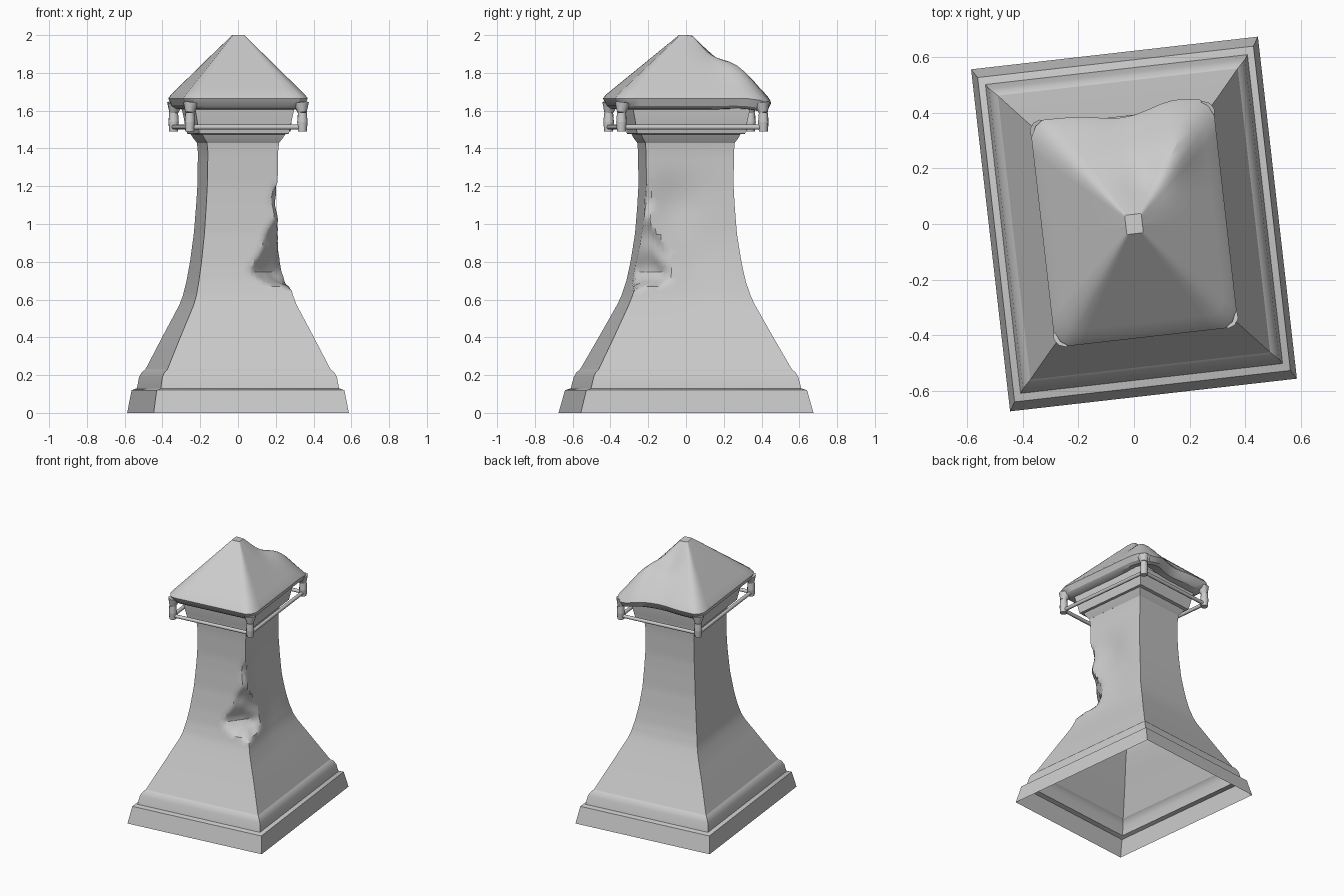
import bpy, bmesh, math
from mathutils import Vector, Matrix

if "Cube" in bpy.data.objects:
    bpy.data.objects.remove(bpy.data.objects["Cube"])

ROT = math.radians(6.5)          # the whole monument is turned slightly about z
TURN = Matrix.Rotation(ROT, 3, 'Z')


def gauss(p, c, r):
    return math.exp(-sum(((a - b) / r) ** 2 for a, b in zip(p, c)))


def lerp(table, t):
    for a, b in zip(table, table[1:]):
        if t <= b[0]:
            f = max(0, (t - a[0]) / (b[0] - a[0]))
            return [u + (v - u) * f for u, v in zip(a, b)]
    return list(table[-1])


def finish(name, bm, angle=30):
    bmesh.ops.recalc_face_normals(bm, faces=bm.faces)
    bmesh.ops.transform(bm, matrix=TURN.to_4x4(), verts=bm.verts)
    mesh = bpy.data.meshes.new(name)
    bm.to_mesh(mesh)
    bm.free()
    ob = bpy.data.objects.new(name, mesh)
    bpy.context.collection.objects.link(ob)
    bpy.ops.object.select_all(action='DESELECT')
    bpy.context.view_layer.objects.active = ob
    ob.select_set(True)
    bpy.ops.object.shade_smooth_by_angle(angle=math.radians(angle))
    return ob


def loft(name, rings, n=1, deform=None, cap_top=False, angle=30):
    """Skin rectangular rings (z, half x, half y), n segments per side."""
    bm = bmesh.new()
    loops = []
    corners = [(-1, -1), (1, -1), (1, 1), (-1, 1)]
    for z, hx, hy in rings:
        loop = []
        for i in range(4):
            a, b = corners[i], corners[(i + 1) % 4]
            for k in range(n):
                t = k / n
                p = Vector(((a[0] + (b[0] - a[0]) * t) * hx,
                            (a[1] + (b[1] - a[1]) * t) * hy, z))
                loop.append(bm.verts.new(deform(p, hx, hy) if deform else p))
        loops.append(loop)
    for lo, hi in zip(loops, loops[1:]):
        for i in range(len(lo)):
            j = (i + 1) % len(lo)
            bm.faces.new((lo[i], lo[j], hi[j], hi[i]))
    if cap_top:
        bm.faces.new(loops[-1])
    return finish(name, bm, angle)


# stepped plinth, open underneath
loft("plinth", [(0, .52, .62), (.12, .50, .588), (.13, .475, .56), (.19, .465, .545),
                (.215, .452, .532), (.23, .435, .515)])

# tapering shaft with weathering
SHAFT = [(.23, .435, .515), (.40, .356, .425), (.57, .275, .337), (.62, .258, .315),
         (.70, .241, .29), (.80, .225, .27), (.95, .207, .248), (1.10, .196, .237),
         (1.20, .19, .232), (1.38, .187, .234), (1.43, .192, .238)]
CHIP = [(.645, .42), (.70, .25), (.75, .225), (.85, .24), (.95, .27), (1.02, .285),
        (1.2, .285), (1.26, .31)]


def weather(p, hx, hy):
    # broken front right corner
    if .64 < p.z < 1.27:
        s = (p.x - p.y) / math.sqrt(2)
        limit = lerp(CHIP, p.z)[1] + .008 * math.sin(p.z * 31 + p.y * 23)
        if s > limit:
            d = (s - limit) / math.sqrt(2)
            p = p + Vector((-d, d, 0))
    # shallow hollows in the right face
    if p.x > .4 * hx:
        p.x -= .03 * gauss(p, (.2, -.08, 1.1), .15) + .02 * gauss(p, (.23, .03, .85), .2)
    return p


levels = [.23, .32, .40, .48, .57, .60] + [.62 + .025 * i for i in range(28)] + [1.34, 1.38, 1.43]
loft("shaft", [lerp(SHAFT, z) for z in levels], 16, weather)

# flared capital and neck box under the roof
loft("capital", [(1.43, .192, .238), (1.455, .21, .255), (1.475, .222, .265),
                 (1.478, .238, .288), (1.51, .245, .292), (1.60, .262, .31),
                 (1.615, .262, .31)], cap_top=True)


# pyramid roof with clipped corners and a battered back slope
def batter(p, hx, hy):
    limit = hx + hy - min(.045, .12 * hx)
    over = (abs(p.x) + abs(p.y) - limit) / 2
    if over > 0:
        p.x -= math.copysign(over, p.x)
        p.y -= math.copysign(over, p.y)
    if p.y > 0:
        q = (p.x, p.y)
        p.z += (-.035 * gauss(q, (.05, .14), .08) + .03 * gauss(q, (.17, .27), .09)
                - .03 * gauss(q, (.27, .42), .09))
        p.y += .02 * gauss(q, (.2, .40), .1) - .025 * gauss(q, (.0, .42), .12)
    return p


slope = [(1.685 + .315 * t, .318 - .288 * t, .395 - .36 * t)
         for t in (i / 10 for i in range(11))]
loft("roof", [(1.605, .255, .30), (1.61, .295, .37), (1.625, .315, .39),
              (1.665, .332, .41)] + slope, 14, batter, cap_top=True)


# hanging corner posts and the rail between them
def tube(bm, a, b, r1, r2, seg=10):
    a, b = Vector(a), Vector(b)
    m = (Matrix.Translation((a + b) / 2)
         @ (b - a).to_track_quat('Z', 'Y').to_matrix().to_4x4())
    bmesh.ops.create_cone(bm, cap_ends=True, segments=seg, radius1=r1, radius2=r2,
                          depth=(b - a).length, matrix=m)


POSTS = [(-.30, -.378), (.30, -.378), (.30, .378), (-.30, .378)]
for i, (x, y) in enumerate(POSTS):
    bm = bmesh.new()
    tube(bm, (x, y, 1.49), (x, y, 1.54), .024, .028)
    tube(bm, (x, y, 1.54), (x, y, 1.59), .028, .024)
    tube(bm, (x, y, 1.59), (x * .98, y * .98, 1.64), .024, .042)
    bmesh.ops.remove_doubles(bm, verts=bm.verts, dist=.0005)
    finish(f"corner_post_{i + 1}", bm, 40)
    bm = bmesh.new()
    x2, y2 = POSTS[(i + 1) % 4]
    tube(bm, (x, y, 1.513), (x2, y2, 1.513), .013, .013, 8)
    finish(f"rail_{i + 1}", bm, 50)
